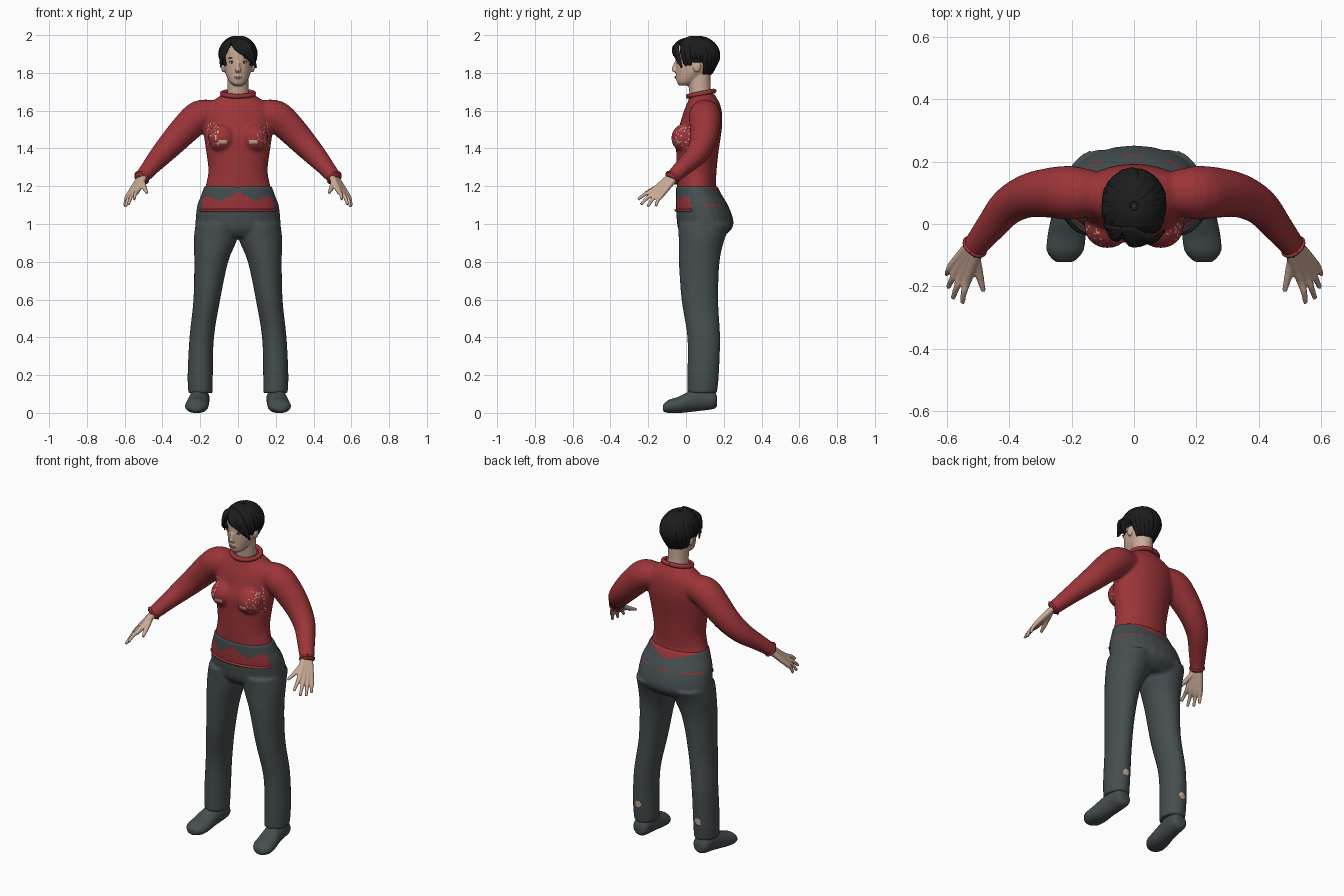
import bpy, bmesh, math, random
from mathutils import Vector, Matrix

random.seed(4)
if "Cube" in bpy.data.objects:
    bpy.data.objects.remove(bpy.data.objects["Cube"])


def material(name, rgb):
    m = bpy.data.materials.new(name)
    m.use_nodes = True
    m.diffuse_color = (*rgb, 1)
    m.node_tree.nodes["Principled BSDF"].inputs["Base Color"].default_value = (*rgb, 1)
    return m


RED = material("red knit", (0.33, 0.035, 0.04))
GREY = material("dark grey cloth", (0.06, 0.076, 0.078))
SKIN = material("skin", (0.6, 0.41, 0.31))
BLACK = material("black hair", (0.012, 0.012, 0.013))
WHITE = material("eye white", (0.6, 0.58, 0.55))
LIP = material("lip", (0.36, 0.17, 0.14))


def smooth_path(rows, steps=4):
    """Catmull-Rom interpolation of every column."""
    rows = [Vector(r) for r in rows]
    out = []
    for i in range(len(rows) - 1):
        a, b, c, d = rows[max(i - 1, 0)], rows[i], rows[i + 1], rows[min(i + 2, len(rows) - 1)]
        for s in range(steps):
            t = s / steps
            out.append(b + (c - a) * (t / 2) + (a * 2 - b * 5 + c * 4 - d) * (t * t / 2)
                       + (b * 3 - a - c * 3 + d) * (t ** 3 / 2))
    return out + [rows[-1]]


def loft(bm, rings, axis=None, centre=None, n=24, both=False):
    """Skin elliptical rings (x, y, z, half width, half depth)."""
    rings = smooth_path(rings)
    pts = [Vector(r[:3]) for r in rings]
    for side in ((1, -1) if both else (1,)):
        loops = []
        for i, r in enumerate(rings):
            if axis == "z":
                u, v = Vector((1, 0, 0)), Vector((0, 1, 0))
            elif axis == "y":
                u, v = Vector((1, 0, 0)), Vector((0, 0, 1))
            else:
                t = (pts[min(i + 1, len(pts) - 1)] - pts[max(i - 1, 0)]).normalized()
                up = pts[i] - centre if centre else Vector((0, 0, 1))
                u = t.cross(up).normalized()
                v = u.cross(t)
            ring = []
            for k in range(n):
                a = math.tau * k / n
                p = pts[i] + u * (r[3] * math.cos(a)) + v * (r[4] * math.sin(a))
                ring.append(bm.verts.new((p.x * side, p.y, max(p.z, 0))))
            loops.append(ring)
        faces = [bm.faces.new((p[k], p[(k + 1) % n], q[(k + 1) % n], q[k]))
                 for p, q in zip(loops, loops[1:]) for k in range(n)]
        faces += [bm.faces.new(loops[0]), bm.faces.new(loops[-1])]
        bmesh.ops.recalc_face_normals(bm, faces=faces)


def ellipsoid(bm, pos, radii, both=False):
    for side in ((1, -1) if both else (1,)):
        m = Matrix.Translation((pos[0] * side, pos[1], pos[2])) @ Matrix.Diagonal((*radii, 1))
        bmesh.ops.create_uvsphere(bm, u_segments=20, v_segments=12, radius=1, matrix=m)


def finish(name, bm, mats, voxel=0, passes=4, rule=None):
    """Make the object, optionally fusing its volumes, then colour faces by rule."""
    mesh = bpy.data.meshes.new(name)
    bm.to_mesh(mesh)
    bm.free()
    ob = bpy.data.objects.new(name, mesh)
    bpy.context.collection.objects.link(ob)
    if voxel:
        rm = ob.modifiers.new("fuse", "REMESH")
        rm.mode, rm.voxel_size = "VOXEL", voxel
        sm = ob.modifiers.new("soften", "SMOOTH")
        sm.factor, sm.iterations = 0.5, passes
        dg = bpy.context.evaluated_depsgraph_get()
        baked = bpy.data.meshes.new_from_object(ob.evaluated_get(dg))
        ob.modifiers.clear()
        ob.data = mesh = baked
    mesh.materials.clear()
    for m in mats:
        mesh.materials.append(m)
    for p in mesh.polygons:
        p.use_smooth = True
        p.material_index = rule(p.center) if rule else 0
    return ob


# Trousers: pelvis and two legs
bm = bmesh.new()
loft(bm, [(0, y, z, a, b) for z, y, a, b in (
    (0.93, 0.09, 0.18, 0.1), (0.97, 0.1, 0.222, 0.14), (1.02, 0.101, 0.225, 0.15),
    (1.1, 0.084, 0.216, 0.138), (1.15, 0.069, 0.197, 0.123), (1.2, 0.057, 0.18, 0.11))], "z")
loft(bm, [(0.113, 0.1, 1.0, 0.112, 0.142), (0.119, 0.083, 0.92, 0.115, 0.122),
          (0.142, 0.07, 0.8, 0.09, 0.108), (0.165, 0.073, 0.6, 0.071, 0.097),
          (0.192, 0.094, 0.4, 0.065, 0.087), (0.2, 0.091, 0.2, 0.067, 0.083),
          (0.198, 0.086, 0.105, 0.065, 0.078)], "z", both=True)


def trouser_colour(c):
    x, y, z = c
    if y > 0.13 and (abs(x) - 0.2) ** 2 + (z - 0.22) ** 2 < 0.0004:
        return 2
    if y < 0.02:
        top = 1.135 + 0.012 * math.sin(abs(x) * 50)
        return int(1.065 < z < top or (z > 1.1 and abs(x) < 0.022 and z < 1.17))
    if y > 0.1 and z > 1.15 + 0.3 * abs(x):
        return 1
    return int(abs(z - 1.1) < 0.005 and math.sin(40 * (abs(x) + y)) > -0.3)


finish("trousers", bm, [GREY, RED, SKIN], 0.009, rule=trouser_colour)

# Shirt: torso, bust and sleeves
bm = bmesh.new()
loft(bm, [(0, y, z, a, b) for z, y, a, b in (
    (1.08, 0.07, 0.19, 0.11), (1.15, 0.066, 0.185, 0.112), (1.2, 0.056, 0.172, 0.104),
    (1.28, 0.056, 0.157, 0.106), (1.38, 0.06, 0.168, 0.112), (1.46, 0.066, 0.18, 0.118),
    (1.53, 0.08, 0.184, 0.112), (1.59, 0.088, 0.185, 0.102), (1.635, 0.092, 0.16, 0.088),
    (1.665, 0.09, 0.115, 0.074), (1.69, 0.083, 0.08, 0.066))], "z", n=32)
ellipsoid(bm, (0.085, -0.008, 1.455), (0.075, 0.07, 0.075), both=True)
loft(bm, [(0.12, 0.1, 1.585, 0.07, 0.07), (0.2, 0.1, 1.572, 0.086, 0.084),
          (0.27, 0.1, 1.512, 0.08, 0.08), (0.34, 0.09, 1.438, 0.07, 0.071),
          (0.405, 0.055, 1.368, 0.06, 0.06), (0.46, -0.01, 1.305, 0.049, 0.047),
          (0.518, -0.083, 1.236, 0.038, 0.036)], both=True)


def shirt_colour(c):
    x, z = abs(c.x), c.z
    if c.y > 0.03:
        return 0
    hole = ((x - 0.08) / 0.024) ** 2 + ((z - 1.435) / 0.012) ** 2 < 1
    speck = 0.1 < x < 0.165 and 1.4 < z < 1.54 and random.random() < 0.12
    return int(hole or speck)


finish("shirt", bm, [RED, SKIN], 0.009, rule=shirt_colour)


# Ribbed edges: collar, cuffs and the front hem
def band(name, centre, radii, thick, rot, arc=math.tau):
    bm = bmesh.new()
    n = 40
    rows = []
    for i in range(n + 1):
        a = -math.pi / 2 + arc * (i / n - 0.5)
        p = Vector(centre) + rot @ Vector((radii[0] * math.cos(a), radii[1] * math.sin(a), 0))
        rows.append((*p, thick, thick))
    loft(bm, rows, centre=Vector(centre), n=8)
    finish(name, bm, [RED])


band("collar", (0, 0.08, 1.69), (0.083, 0.07), 0.013, Matrix.Rotation(0.2, 3, "X"))
band("front_hem", (0, 0.092, 1.072), (0.216, 0.146), 0.007, Matrix.Identity(3), 2.3)
for s, label in ((1, "left"), (-1, "right")):
    aim = Vector((0.058 * s, -0.073, -0.069)).to_track_quat("Z", "Y").to_matrix()
    band(label + "_cuff", (0.51 * s, -0.073, 1.245), (0.038, 0.038), 0.006, aim)

# Shoes
bm = bmesh.new()
loft(bm, [(0.2, 0.165, 0.06, 0.028, 0.025), (0.2, 0.145, 0.07, 0.048, 0.05),
          (0.203, 0.08, 0.073, 0.053, 0.062), (0.21, 0.02, 0.06, 0.056, 0.056),
          (0.216, -0.04, 0.042, 0.062, 0.044), (0.221, -0.09, 0.034, 0.058, 0.036),
          (0.223, -0.122, 0.026, 0.03, 0.018)], "y", both=True)
finish("shoes", bm, [GREY], 0.007)

# Hands: a palm of fanned rays that continue into fingers
bm = bmesh.new()
wrist = Vector((0.508, -0.072, 1.247))
index_knuckle, little_knuckle = Vector((0.532, -0.175, 1.177)), Vector((0.58, -0.13, 1.152))
tips = [(0.55, -0.253, 1.13), (0.58, -0.238, 1.103), (0.595, -0.203, 1.092), (0.6, -0.16, 1.095)]
for i, tip in enumerate(tips):
    knuckle = index_knuckle.lerp(little_knuckle, i / 3)
    bend = knuckle.lerp(Vector(tip), 0.5) + Vector((0.003, -0.003, 0.005))
    start = wrist + (knuckle - index_knuckle.lerp(little_knuckle, 0.5)) * 0.5
    loft(bm, [(*start, 0.018, 0.018), (*knuckle, 0.015, 0.014),
              (*bend, 0.0105, 0.0105), (*tip, 0.008, 0.008)], n=12, both=True)
loft(bm, [(0.507, -0.1, 1.23, 0.014, 0.014), (0.497, -0.155, 1.195, 0.014, 0.013),
          (0.482, -0.215, 1.165, 0.008, 0.008)], n=12, both=True)
finish("hands", bm, [SKIN], 0.0045, 3)

# Head, neck, nose and ears
bm = bmesh.new()
loft(bm, [(0, y, z, a, b) for z, y, a, b in (
    (1.733, -0.008, 0.022, 0.028), (1.75, 0.002, 0.044, 0.05), (1.785, 0.024, 0.062, 0.076),
    (1.82, 0.042, 0.072, 0.096), (1.87, 0.05, 0.077, 0.105), (1.92, 0.052, 0.077, 0.106),
    (1.95, 0.054, 0.066, 0.09), (1.972, 0.055, 0.035, 0.05))], "z")
loft(bm, [(0, 0.092, 1.63, 0.065, 0.062), (0, 0.075, 1.7, 0.057, 0.058),
          (0, 0.068, 1.8, 0.056, 0.062)], "z")
loft(bm, [(0, -0.048, 1.865, 0.009, 0.009), (0, -0.06, 1.835, 0.01, 0.012),
          (0, -0.062, 1.812, 0.017, 0.013), (0, -0.048, 1.802, 0.013, 0.01)], "z", n=12)
ellipsoid(bm, (0.078, 0.058, 1.832), (0.012, 0.02, 0.03), both=True)
ellipsoid(bm, (0, -0.04, 1.777), (0.024, 0.018, 0.014))
head = finish("head", bm, [SKIN], 0.005, 3)


# Facial details laid on the skin
def detail(name, x, z, radii, mat, both=True):
    bm = bmesh.new()
    for s in ((1, -1) if both else (1,)):
        hit, where, _, _ = head.ray_cast(Vector((x * s, -1, z)), Vector((0, 1, 0)))
        ellipsoid(bm, (x * s, where.y if hit else -0.05, z), radii)
    finish(name, bm, [mat])


detail("eyes", 0.032, 1.856, (0.014, 0.004, 0.0055), WHITE)
detail("irises", 0.032, 1.856, (0.006, 0.0052, 0.0055), BLACK)
detail("upper_lashes", 0.033, 1.862, (0.016, 0.004, 0.002), BLACK)
detail("eyebrows", 0.034, 1.878, (0.019, 0.003, 0.003), BLACK)
detail("lips", 0, 1.777, (0.022, 0.004, 0.006), LIP, both=False)

# Hair: a cropped cap under overlapping locks
CROWN = Vector((0, 0.057, 1.885))


def hair_length(azimuth):
    a = abs((azimuth + math.pi) % math.tau - math.pi)
    return 1.0 if a < 0.75 else 2.05 if a < 1.3 else 1.8 if a < 1.9 else 2.65


def scalp(azimuth, polar, grow=1.0):
    r = math.sin(polar) if polar < math.pi / 2 else 1 - 0.33 * (polar - math.pi / 2)
    return CROWN + Vector((0.097 * r * math.sin(azimuth), -0.115 * r * math.cos(azimuth),
                           0.104 * math.cos(polar))) * grow


bm = bmesh.new()
rows, cols = 20, 48
grid = [[bm.verts.new(scalp(math.tau * j / cols, 0.02 + 2.65 * i / rows)) for j in range(cols)]
        for i in range(rows + 1)]
for i in range(rows):
    for j in range(cols):
        if 2.65 * (i + 0.5) / rows < hair_length(math.tau * (j + 0.5) / cols):
            k = (j + 1) % cols
            bm.faces.new((grid[i][j], grid[i + 1][j], grid[i + 1][k], grid[i][k]))
finish("hair_cap", bm, [BLACK])

bm = bmesh.new()
for layer, count in ((1.0, 26), (0.72, 20)):
    for i in range(count):
        az = math.tau * (i + random.uniform(-0.3, 0.3)) / count
        end = hair_length(az) * layer * random.uniform(0.93, 1.02)
        path = []
        for k in range(6):
            t = k / 5
            p = scalp(az + 0.35 * (t - 1) * (1 if layer == 1 else -0.6), 0.12 + (end - 0.12) * t)
            width = 0.004 + 0.019 * math.sin(math.pi * (0.12 + 0.8 * t))
            path.append((*p, width, 0.004 + 0.007 * math.sin(math.pi * (0.2 + 0.7 * t))))
        loft(bm, path, centre=CROWN, n=8)
# Fringe swept across the forehead to one side
for i in range(6):
    f = i / 5
    start = (-0.04 + 0.03 * f, -0.01, 1.98, 0.006, 0.005)
    mid = (-0.005 + 0.06 * f, -0.062 + 0.01 * f, 1.937 + 0.005 * f, 0.02, 0.01)
    tip = (0.035 + 0.06 * f, -0.063 + 0.04 * f, 1.893 - 0.065 * f, 0.006, 0.005)
    loft(bm, [start, mid, tip], centre=CROWN, n=8)
for i in range(3):
    loft(bm, [(-0.035, -0.015, 1.978, 0.006, 0.005),
              (-0.06 - 0.01 * i, -0.045 + 0.015 * i, 1.935, 0.017, 0.009),
              (-0.08 - 0.006 * i, -0.035 + 0.02 * i, 1.87 - 0.02 * i, 0.005, 0.004)],
         centre=CROWN, n=8)
finish("hair_locks", bm, [BLACK])
